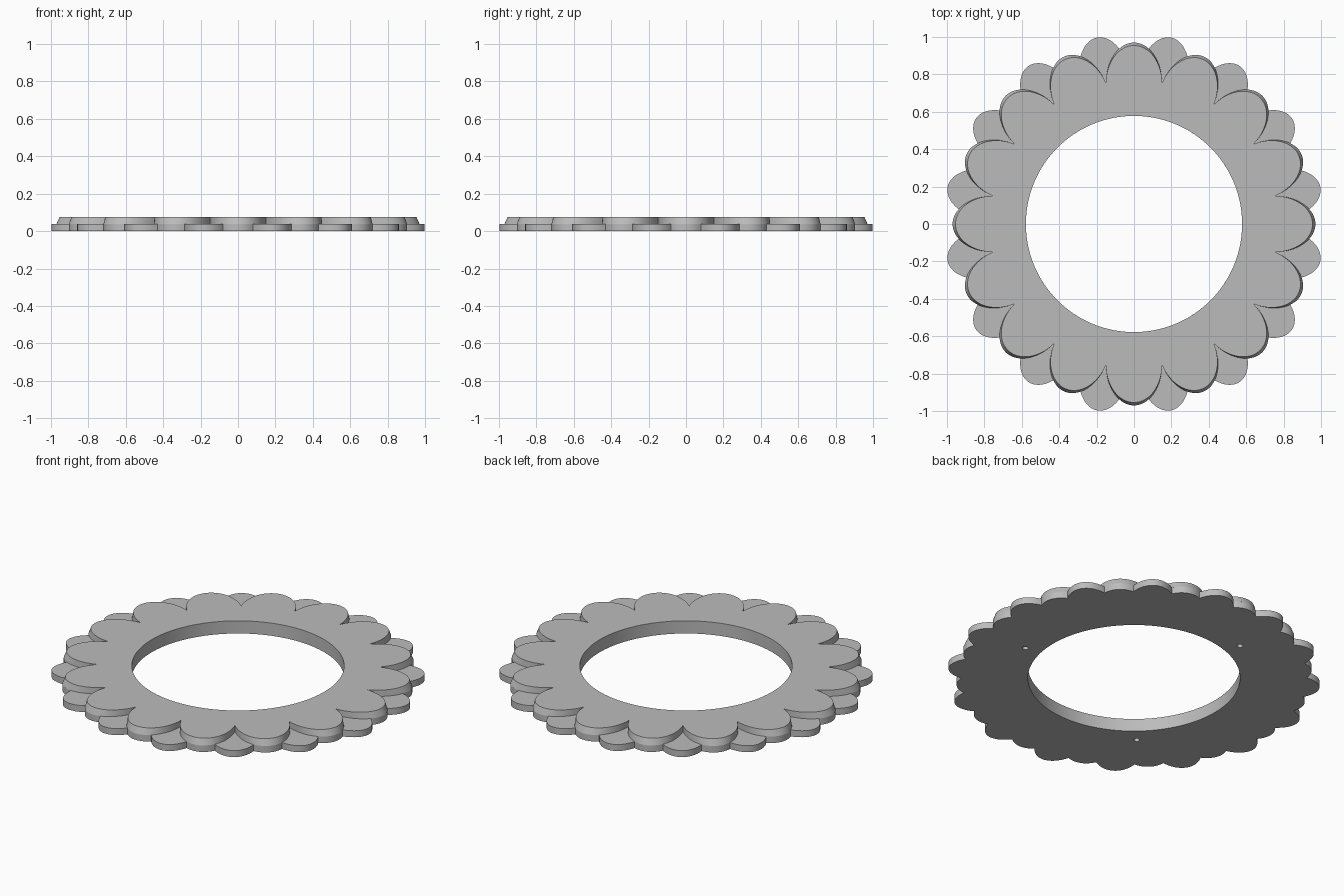
import bpy, bmesh
from math import sin, cos, tan, atan2, hypot, sqrt, pi, radians

if "Cube" in bpy.data.objects:
    bpy.data.objects.remove(bpy.data.objects["Cube"])

PETALS = 16
PITCH = 2 * pi / PETALS
HOLE = 0.578
BASE_H, TOP_H = 0.039, 0.076

grey = bpy.data.materials.new("plain grey")
grey.use_nodes = True
colour = (0.5, 0.5, 0.5, 1)
grey.diffuse_color = colour
grey.node_tree.nodes["Principled BSDF"].inputs["Base Color"].default_value = colour

# Petals are ellipses: (centre radius, radial half-length, half-width)
ROOT = 0.753
WIDTH = ROOT * tan(PITCH / 2)          # neighbours meet in a cusp
UPPER_TOP = (ROOT, 0.201, WIDTH)
UPPER_FOOT = (ROOT, 0.217, WIDTH)
LOWER = (0.80, 0.216, 0.135)


def reach(petal, ang):
    """Outer distance at which a ray from the middle leaves a petal."""
    c, a, b = petal
    p = (cos(ang) / a) ** 2 + (sin(ang) / b) ** 2
    q = c * cos(ang) / a ** 2
    return (q + sqrt(max(0, q * q - p * ((c / a) ** 2 - 1)))) / p


def arc(petal, limit, turn, steps):
    """Points of one petal edge, between parameter -limit and limit."""
    c, a, b = petal
    pts = []
    for i in range(steps):
        t = limit * (2 * i / steps - 1)
        x, y = c + a * cos(t), b * sin(t)
        pts.append((x * cos(turn) - y * sin(turn), x * sin(turn) + y * cos(turn)))
    return pts


def limit_at(petal, ang):
    c, a, b = petal
    r = reach(petal, ang)
    return atan2(r * sin(ang) / b, (r * cos(ang) - c) / a)


def ring(name, foot, top, z0, z1):
    """Closed ring with a scalloped rim and a round hole."""
    bm = bmesh.new()

    def loop(pts, z, round_hole):
        out = []
        for x, y in pts:
            k = HOLE / hypot(x, y) if round_hole else 1
            out.append(bm.verts.new((x * k, y * k, z)))
        return out

    loops = [loop(foot, z0, False), loop(top, z1, False),
             loop(foot, z1, True), loop(foot, z0, True)]
    n = len(foot)
    for k in range(4):
        lo, hi = loops[k], loops[(k + 1) % 4]
        for i in range(n):
            j = (i + 1) % n
            bm.faces.new((lo[i], lo[j], hi[j], hi[i]))
    bmesh.ops.recalc_face_normals(bm, faces=bm.faces)
    mesh = bpy.data.meshes.new(name)
    bm.to_mesh(mesh)
    bm.free()
    mesh.materials.append(grey)
    obj = bpy.data.objects.new(name, mesh)
    bpy.context.collection.objects.link(obj)
    return obj


# Angle at which the long lower petals cross the short ones between them
lo, hi = radians(5), radians(9.5)
for _ in range(40):
    mid = (lo + hi) / 2
    if reach(LOWER, mid) > reach(UPPER_FOOT, PITCH / 2 - mid):
        lo = mid
    else:
        hi = mid
long_limit = limit_at(LOWER, lo)
short_limit = limit_at(UPPER_FOOT, PITCH / 2 - lo)

base_rim, foot_rim, top_rim = [], [], []
for i in range(PETALS):
    turn = i * PITCH
    base_rim += arc(UPPER_FOOT, short_limit, turn, 12)
    base_rim += arc(LOWER, long_limit, turn + PITCH / 2, 24)
    foot_rim += arc(UPPER_FOOT, pi / 2, turn, 32)
    top_rim += arc(UPPER_TOP, pi / 2, turn, 32)

base = ring("lower_petal_ring", base_rim, base_rim, 0, BASE_H)
upper = ring("upper_petal_ring", foot_rim, top_rim, BASE_H, TOP_H)

# Three small blind holes in the underside
for i in range(3):
    ang = -PITCH / 2 + i * 2 * pi / 3
    bpy.ops.mesh.primitive_cylinder_add(
        vertices=24, radius=0.016, depth=0.06,
        location=(0.675 * cos(ang), 0.675 * sin(ang), 0))
    cutter = bpy.context.object
    cutter.name = "hole_cutter"
    cutter.hide_render = True
    cutter.data.materials.append(grey)
    mod = base.modifiers.new("hole", "BOOLEAN")
    mod.operation, mod.solver, mod.object = "DIFFERENCE", "EXACT", cutter
    bpy.context.view_layer.objects.active = base
    bpy.ops.object.modifier_apply(modifier=mod.name)
    bpy.data.objects.remove(cutter)

bpy.ops.object.select_all(action="DESELECT")
for obj in (base, upper):
    obj.select_set(True)
bpy.context.view_layer.objects.active = base
bpy.ops.object.shade_smooth_by_angle(angle=radians(25))
